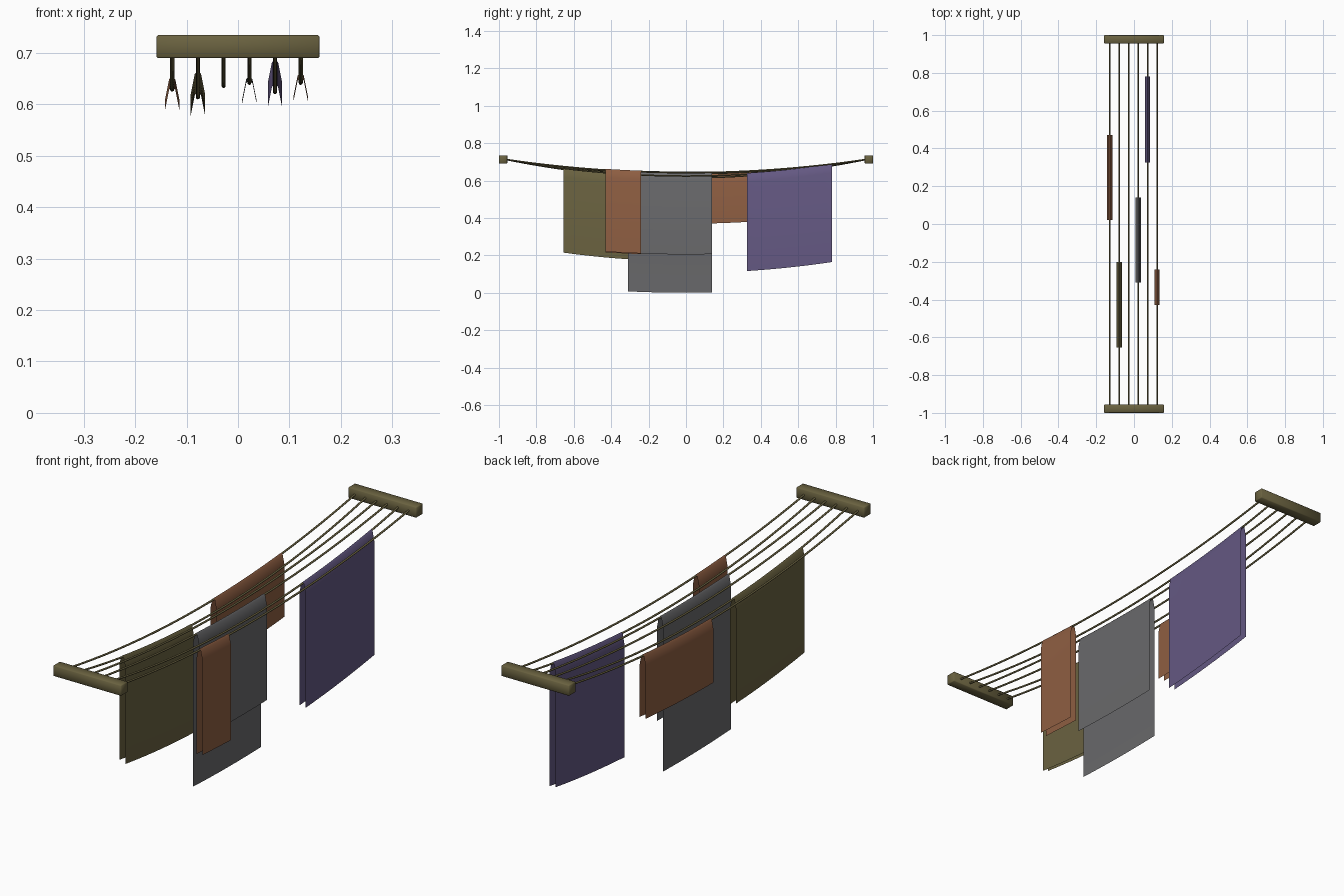
import bpy, bmesh, math

if "Cube" in bpy.data.objects:
    bpy.data.objects.remove(bpy.data.objects["Cube"])

def material(name, rgb):
    m = bpy.data.materials.new(name)
    m.diffuse_color = (*rgb, 1)
    m.use_nodes = True
    m.node_tree.nodes["Principled BSDF"].inputs["Base Color"].default_value = m.diffuse_color
    return m

OLIVE = material("olive", (0.144, 0.122, 0.051))
RUST = material("rust", (0.271, 0.112, 0.054))
GREY = material("grey", (0.141, 0.141, 0.147))
PURPLE = material("purple", (0.127, 0.098, 0.224))

END_Y, END_Z, RADIUS = 0.965, 0.713, 0.004

def sag(y, low):
    """Height of a hanging line whose lowest point is low."""
    return low + (END_Z - low) * (y / END_Y) ** 2

def sweep(name, profile, y0, y1, low, steps, mat, closed=False):
    """Carry an x/z profile along y, following the sag of a line."""
    bm = bmesh.new()
    rows = []
    for i in range(steps + 1):
        y = y0 + (y1 - y0) * i / steps
        z = sag(y, low)
        rows.append([bm.verts.new((px, y, max(0, z + pz))) for px, pz in profile])
    n = len(profile)
    for a, b in zip(rows, rows[1:]):
        for j in range(n if closed else n - 1):
            k = (j + 1) % n
            bm.faces.new((a[j], b[j], b[k], a[k]))
    if closed:
        bm.faces.new(rows[0])
        bm.faces.new(rows[-1][::-1])
        bmesh.ops.recalc_face_normals(bm, faces=bm.faces)
    finish(name, bm, mat)

def finish(name, bm, mat):
    mesh = bpy.data.meshes.new(name)
    bm.to_mesh(mesh)
    bm.free()
    mesh.materials.append(mat)
    ob = bpy.data.objects.new(name, mesh)
    bpy.context.collection.objects.link(ob)
    for p in mesh.polygons:
        p.use_smooth = True
    bpy.context.view_layer.objects.active = ob
    ob.select_set(True)
    bpy.ops.object.shade_smooth_by_angle(angle=math.radians(50))
    ob.select_set(False)

# End bars
for side, label in ((-1, "front_bar"), (1, "back_bar")):
    bm = bmesh.new()
    bmesh.ops.create_cube(bm, size=1)
    for v in bm.verts:
        v.co = (v.co.x * 0.317, v.co.y * 0.045 + side * 0.9775, v.co.z * 0.045 + 0.7125)
    bmesh.ops.bevel(bm, geom=bm.edges[:], offset=0.003, segments=1, affect='EDGES')
    finish(label, bm, OLIVE)

# Six sagging lines: x position and lowest centre height
LINES = [(-0.128, 0.629), (-0.078, 0.614), (-0.028, 0.636),
         (0.022, 0.642), (0.072, 0.624), (0.122, 0.642)]
for i, (x, low) in enumerate(LINES):
    ring = [(x + RADIUS * math.cos(a * math.pi / 4), RADIUS * math.sin(a * math.pi / 4))
            for a in range(8)]
    sweep(f"line_{i + 1}", ring, -END_Y, END_Y, low, 32, OLIVE, closed=True)

# Cloths folded over the lines: line, y range, left drop, right drop
CLOTHS = [("short_rust_cloth", 0, 0.02, 0.47, 0.26, 0.26, RUST),
          ("olive_cloth", 1, -0.655, -0.20, 0.435, 0.445, OLIVE),
          ("grey_cloth", 3, -0.31, 0.14, 0.642, 0.437, GREY),
          ("purple_cloth", 4, 0.325, 0.78, 0.515, 0.518, PURPLE),
          ("narrow_rust_cloth", 5, -0.43, -0.24, 0.44, 0.436, RUST)]
for name, i, y0, y1, left, right, mat in CLOTHS:
    x, low = LINES[i]
    half = [(0.014, -0.04), (0.006, 0.0)]
    profile = ([(x - 0.014, -left)] + [(x - a, b) for a, b in half] + [(x, 0.006)]
               + [(x + a, b) for a, b in half[::-1]] + [(x + 0.014, -right)])
    sweep(name, profile, y0, y1, low, 10, mat)
